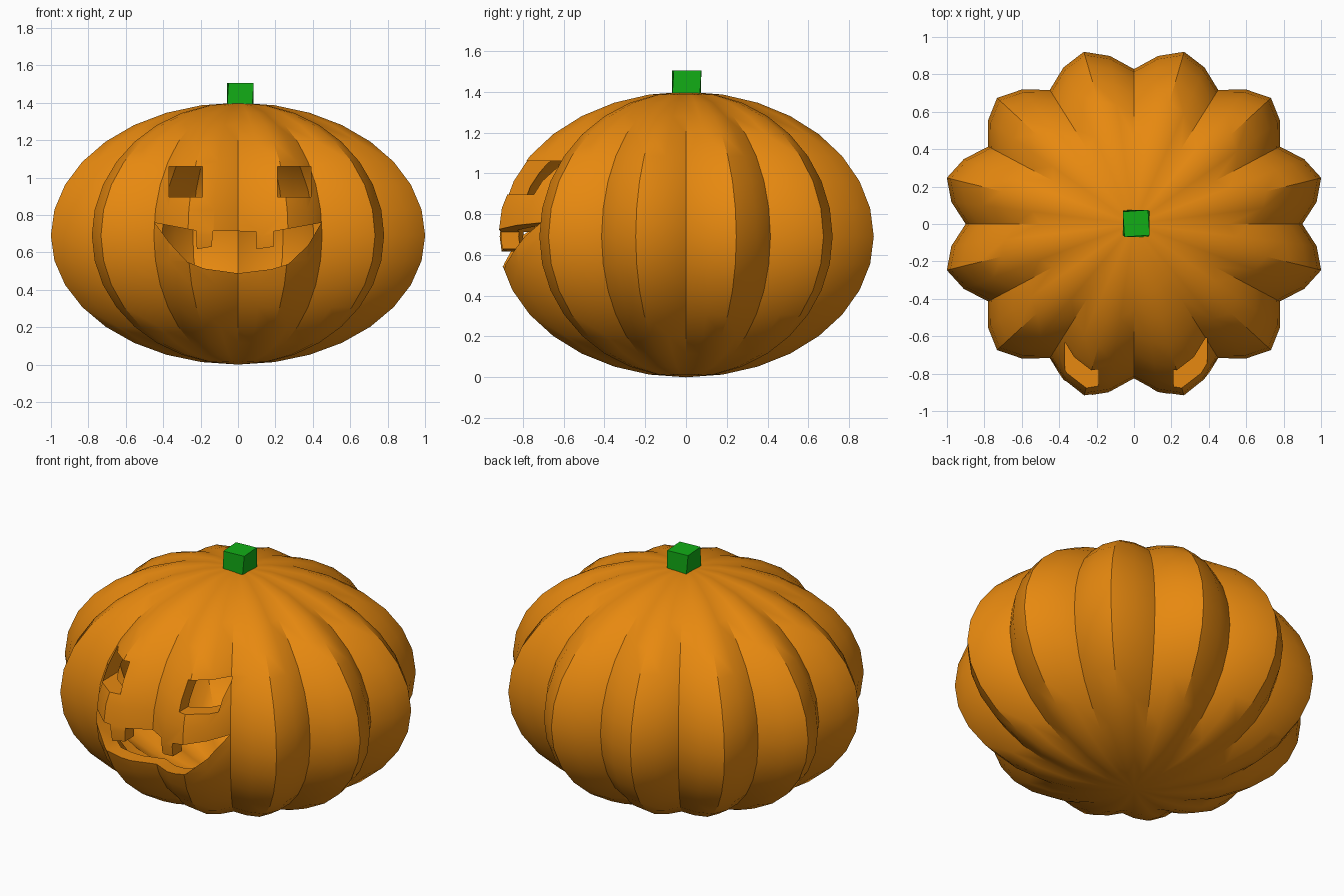
import bpy, bmesh, math

if "Cube" in bpy.data.objects:
    bpy.data.objects.remove(bpy.data.objects["Cube"])

def material(name, rgb):
    m = bpy.data.materials.new(name)
    m.diffuse_color = (*rgb, 1)
    m.use_nodes = True
    m.node_tree.nodes["Principled BSDF"].inputs["Base Color"].default_value = m.diffuse_color
    return m

orange = material("orange_skin", (0.80, 0.25, 0.005))
green = material("green_stem", (0.006, 0.42, 0.008))

def make_object(name, bm, mat=None):
    mesh = bpy.data.meshes.new(name)
    bm.to_mesh(mesh)
    bm.free()
    ob = bpy.data.objects.new(name, mesh)
    bpy.context.collection.objects.link(ob)
    if mat:
        mesh.materials.append(mat)
    return ob

# Ribbed, flattened sphere: 12 lobes of 4 segments, 16 rings
LOBE = [0.90, 0.985, 1.036, 0.985]
SEGS, RINGS, MID = 48, 16, 0.69

def add_shell(bm, scale, inward):
    def pole(z):
        return bm.verts.new((0, 0, z))
    top, bottom = pole(MID + 0.71 * scale), pole(MID - 0.69 * scale)
    rings = []
    for r in range(1, RINGS):
        t = math.pi * r / RINGS
        h = 0.71 if t < math.pi / 2 else 0.69
        ring = []
        for s in range(SEGS):
            a = 2 * math.pi * s / SEGS
            rad = LOBE[s % 4] * math.sin(t) * scale
            ring.append(bm.verts.new((rad * math.cos(a), 0.92 * rad * math.sin(a),
                                      MID + h * scale * math.cos(t))))
        rings.append(ring)
    faces = []
    for s in range(SEGS):
        n = (s + 1) % SEGS
        faces.append(bm.faces.new((top, rings[0][s], rings[0][n])))
        faces.append(bm.faces.new((bottom, rings[-1][n], rings[-1][s])))
        for a, b in zip(rings, rings[1:]):
            faces.append(bm.faces.new((a[s], b[s], b[n], a[n])))
    if inward:
        bmesh.ops.reverse_faces(bm, faces=faces)

# Hollow body: outer skin and inner wall
bm = bmesh.new()
add_shell(bm, 1.0, False)
add_shell(bm, 0.9, True)
body = make_object("pumpkin_body", bm, orange)

# Face cutters: two square eyes and a toothed mouth, as (x, z) outlines
def eye(x):
    return [(x - 0.09, 0.895), (x + 0.09, 0.895), (x + 0.09, 1.06), (x - 0.09, 1.06)]

mouth = [(-0.445, 0.758), (-0.365, 0.65), (-0.27, 0.548), (-0.18, 0.513), (0, 0.488),
         (0.18, 0.51), (0.27, 0.538), (0.375, 0.638), (0.445, 0.758),
         (0.19, 0.712), (0.19, 0.63), (0.10, 0.617), (0.097, 0.712),
         (-0.134, 0.714), (-0.14, 0.63), (-0.22, 0.617), (-0.225, 0.716)]

def cut(name, outline):
    bm = bmesh.new()
    f = bm.faces.new([bm.verts.new((x, -1.2, z)) for x, z in outline])
    ext = bmesh.ops.extrude_face_region(bm, geom=[f], use_keep_orig=True)
    moved = [v for v in ext["geom"] if isinstance(v, bmesh.types.BMVert)]
    bmesh.ops.translate(bm, verts=moved, vec=(0, 0.9, 0))
    bmesh.ops.recalc_face_normals(bm, faces=bm.faces)
    cutter = make_object(name, bm, orange)
    mod = body.modifiers.new(name, 'BOOLEAN')
    mod.operation, mod.solver, mod.object = 'DIFFERENCE', 'EXACT', cutter
    bpy.context.view_layer.objects.active = body
    bpy.ops.object.modifier_apply(modifier=name)
    bpy.data.objects.remove(cutter)

cut("left_eye_cutter", eye(-0.28))
cut("right_eye_cutter", eye(0.30))
cut("mouth_cutter", mouth)

# Smooth lobes, sharp creases and cut edges
bpy.ops.object.select_all(action='DESELECT')
body.select_set(True)
bpy.context.view_layer.objects.active = body
bpy.ops.object.shade_smooth_by_angle(angle=math.radians(30))

# Stem: small block with a slight twist
bm = bmesh.new()
bmesh.ops.create_cube(bm, size=1)
for v in bm.verts:
    a = math.radians(4 if v.co.z > 0 else -3)
    x, y = v.co.x * 0.135, v.co.y * 0.135
    v.co = (0.012 + x * math.cos(a) - y * math.sin(a),
            0.003 + x * math.sin(a) + y * math.cos(a),
            1.505 if v.co.z > 0 else 1.37)
make_object("stem", bm, green)
